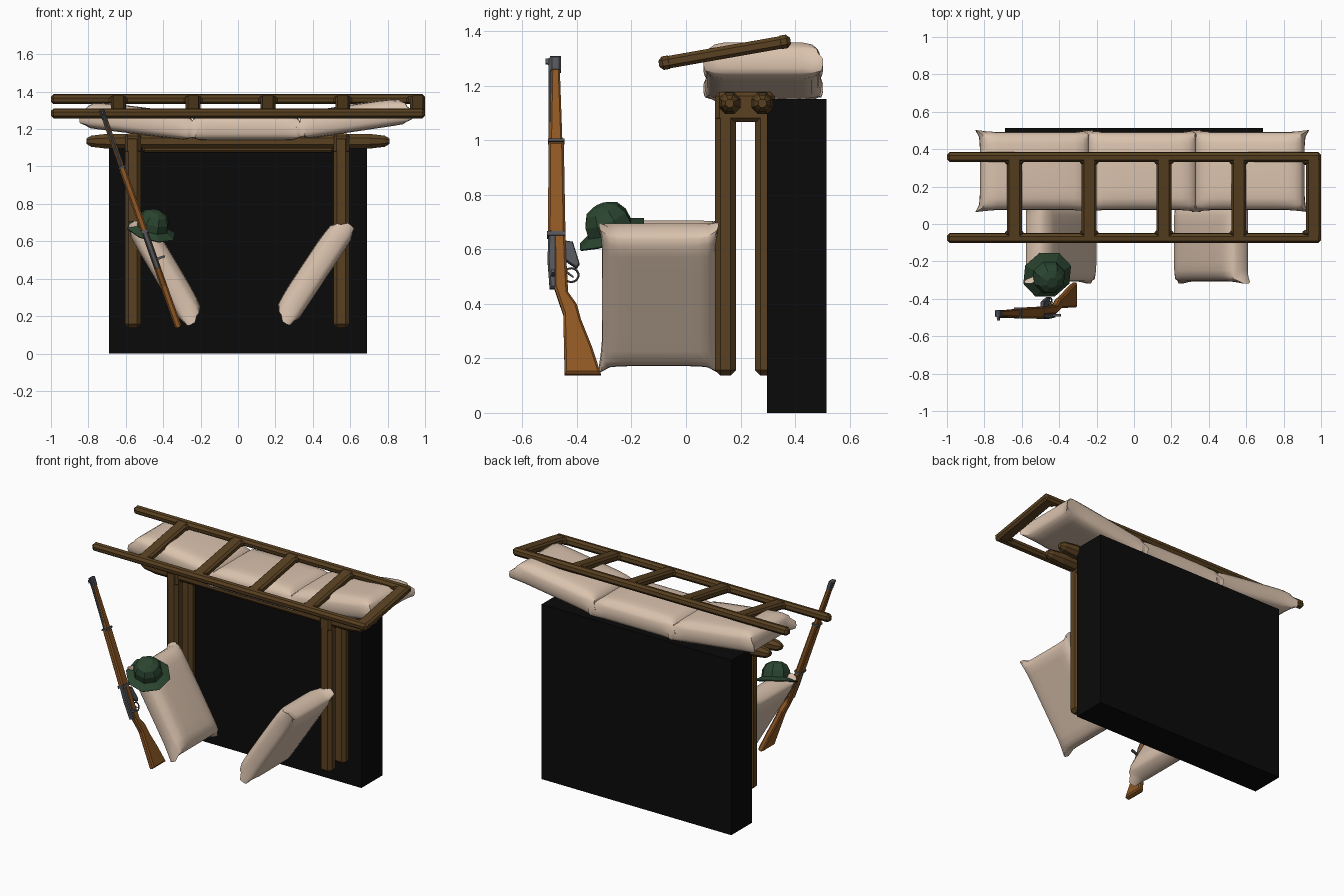
import bpy, bmesh, math
from mathutils import Matrix, Vector

if "Cube" in bpy.data.objects:
    bpy.data.objects.remove(bpy.data.objects["Cube"])

def mat(name, r, g, b):
    m = bpy.data.materials.new(name)
    m.diffuse_color = (r, g, b, 1)
    m.use_nodes = True
    m.node_tree.nodes["Principled BSDF"].inputs["Base Color"].default_value = m.diffuse_color
    return m

BLACK = mat("black", .003, .003, .003)
TIMBER = mat("dark timber", .10, .052, .015)
CLOTH = mat("sandbag cloth", .70, .54, .42)
WALNUT = mat("gun stock wood", .27, .095, .018)
STEEL = mat("steel", .085, .09, .10)
GREEN = mat("helmet green", .024, .06, .03)

def make(name, bm, m, matrix=Matrix(), smooth=None):
    bmesh.ops.recalc_face_normals(bm, faces=bm.faces)
    me = bpy.data.meshes.new(name)
    bm.to_mesh(me)
    bm.free()
    me.materials.append(m)
    o = bpy.data.objects.new(name, me)
    bpy.context.collection.objects.link(o)
    o.matrix_world = matrix
    if smooth:
        bpy.ops.object.select_all(action='DESELECT')
        o.select_set(True)
        bpy.context.view_layer.objects.active = o
        bpy.ops.object.shade_smooth_by_angle(angle=math.radians(smooth))
    return o

def place(x, y, z, rx=0, ry=0):
    return (Matrix.Translation((x, y, z)) @ Matrix.Rotation(math.radians(ry), 4, 'Y')
            @ Matrix.Rotation(math.radians(rx), 4, 'X'))

def bar(name, size, m, matrix, bevel=0, local=(0, 0, 0)):
    """Chamfered box, offset inside its own frame."""
    bm = bmesh.new()
    bmesh.ops.create_cube(bm, size=1)
    bmesh.ops.scale(bm, vec=size, verts=bm.verts)
    if bevel:
        bmesh.ops.bevel(bm, geom=bm.edges[:], offset=bevel, segments=1, affect='EDGES')
    bmesh.ops.translate(bm, vec=local, verts=bm.verts)
    return make(name, bm, m, matrix)

def lathe(name, profile, sides, m, matrix, cap=False):
    """Spin (radius, height) points round local z."""
    bm = bmesh.new()
    rings = [[bm.verts.new((r * math.cos(2 * math.pi * (i + .5) / sides),
                            r * math.sin(2 * math.pi * (i + .5) / sides), h))
              for i in range(sides)] for r, h in profile]
    for a, b in zip(rings, rings[1:]):
        for i in range(sides):
            j = (i + 1) % sides
            bm.faces.new((a[i], a[j], b[j], b[i]))
    bm.faces.new(rings[0])
    if cap:
        bm.faces.new(rings[-1])
    return make(name, bm, m, matrix)

# Dark doorway block
bar("dark_doorway", (1.38, .217, 1.15), BLACK, place(0, .406, .575))

# Door posts: two uprights and a top tie on each side
for side, x in (("left", -.562), ("right", .553)):
    for part, y in (("front", .145), ("back", .292)):
        bar(f"{side}_{part}_post", (.085, .078, 1.03), TIMBER, place(x, y, .652), .02)
    bar(f"{side}_post_tie", (.085, .218, .11), TIMBER, place(x, .217, 1.122), .015)

# Two lintel logs with tapered ends, and the board under them
for part, y in (("front", .16), ("back", .28)):
    lathe(f"{part}_lintel_log",
          [(.016, -.81), (.032, -.785), (.043, -.70), (.043, .70), (.032, .785), (.016, .81)],
          8, TIMBER, place(0, y, 1.135, 0, 90), True)
bar("lintel_board", (1.02, .05, .09), TIMBER, place(0, .295, 1.12), .01)

# Ladder lying across the sandbags
lad = place(0, .142, 1.322, 10)
for part, y in (("front", -.22), ("back", .22)):
    bar(f"ladder_{part}_rail", (2, .05, .05), TIMBER, lad, .014, (0, y, 0))
for i in range(5):
    bar(f"ladder_rung_{i + 1}", (.08, .44, .046), TIMBER, lad, .012, (-.64 + .4 * i, 0, 0))
    # chunky joints where rung meets rail
    for s in (-1, 1):
        bar(f"ladder_joint_{i + 1}", (.1, .03, .042), TIMBER, lad, .012,
            (min(-.64 + .4 * i, .95), s * .193, 0))

def sandbag(name, matrix):
    """Rounded pillow with a flat base and ears at the lower corners."""
    half, r = Vector((.293, .208, .065)), .05
    bm = bmesh.new()
    bmesh.ops.create_cube(bm, size=2)
    bmesh.ops.subdivide_edges(bm, edges=bm.edges[:], cuts=7, use_grid_fill=True)
    for v in bm.verts:
        s = v.co.copy()
        p = Vector([math.copysign(abs(s[i]) ** .5, s[i]) * half[i] for i in range(3)])
        q = Vector([max(-half[i] + r, min(half[i] - r, p[i])) for i in range(3)])
        if (p - q).length > 1e-6:
            p = q + (p - q).normalized() * r
        ear = abs(s.x * s.y) ** 5 * (1 if s.z < .1 else .3)
        p.x += math.copysign(.038 * ear, s.x)
        p.y += math.copysign(.026 * ear, s.y)
        if s.z > 0:
            p.z += .016 * (1 - s.x ** 2) * (1 - s.y ** 2)
        p.z += half.z
        v.co = p
    make(name, bm, CLOTH, matrix, 40)

sandbag("top_left_sandbag", place(-.54, .283, 1.173, 0, 7))
sandbag("top_middle_sandbag", place(.042, .283, 1.14))
sandbag("top_right_sandbag", place(.63, .283, 1.187, 0, -8.5))
sandbag("leaning_left_sandbag", place(-.447, -.1, .405, 0, 59.4))
sandbag("leaning_right_sandbag", place(.467, -.1, .398, 0, -56.5))

# Helmet: eight-sided dome with a drooping brim
h = lathe("helmet", [(.03, .098), (.066, .08), (.086, .045), (.09, .004), (.137, -.018)],
          8, GREEN, place(-.46, -.278, .672, 22, 14))
mod = h.modifiers.new("thickness", 'SOLIDIFY')
mod.thickness = .006

# Rifle: side profiles (y, world height) given thickness, then leaned over
LEAN = 19.5
gun = place(-.318, 0, .14, 0, -LEAN)
def up(z):
    return (z - .14) / math.cos(math.radians(LEAN))

def slab(name, pts, width, m, bevel=.006, x=0):
    bm = bmesh.new()
    f = bm.faces.new([bm.verts.new((x - width / 2, y, up(z))) for y, z in pts])
    ext = bmesh.ops.extrude_face_region(bm, geom=[f])
    bmesh.ops.translate(bm, vec=(width, 0, 0),
                        verts=[v for v in ext["geom"] if isinstance(v, bmesh.types.BMVert)])
    if bevel:
        edges = [e for e in bm.edges if abs(e.verts[0].co.x - e.verts[1].co.x) < 1e-5]
        bmesh.ops.bevel(bm, geom=edges, offset=bevel, segments=1, affect='EDGES')
    make(name, bm, m, gun)

slab("rifle_stock", [(-.445, .14), (-.312, .14), (-.345, .24), (-.385, .34), (-.40, .395),
                     (-.432, .44), (-.438, .55), (-.442, .66), (-.448, .99), (-.504, .99),
                     (-.506, .66), (-.486, .65), (-.484, .46), (-.45, .36)], .036, WALNUT, .008)
slab("rifle_handguard", [(-.453, .99), (-.463, 1.27), (-.494, 1.27), (-.499, .99)], .028, WALNUT)
slab("rifle_receiver", [(-.475, .455), (-.475, .66), (-.504, .66), (-.508, .56), (-.500, .455)],
     .03, STEEL)
slab("rifle_magazine", [(-.445, .63), (-.415, .625), (-.39, .545), (-.402, .53), (-.445, .56)],
     .022, STEEL, .003)
slab("rifle_lower_band", [(-.441, .645), (-.441, .66), (-.509, .66), (-.509, .645)], .04, STEEL, 0)
slab("rifle_upper_band", [(-.446, .99), (-.446, 1.0), (-.506, 1.0), (-.506, .99)], .039, STEEL, 0)
slab("rifle_muzzle_cap", [(-.459, 1.25), (-.459, 1.305), (-.498, 1.305), (-.498, 1.25)],
     .03, STEEL)
slab("rifle_front_sight", [(-.49, 1.275), (-.49, 1.297), (-.515, 1.297), (-.515, 1.28)],
     .01, STEEL, 0)
slab("rifle_trigger", [(-.436, .51), (-.412, .495), (-.412, .50), (-.436, .52)], .006, STEEL, 0)
slab("rifle_bolt_handle", [(-.494, .495), (-.482, .495), (-.482, .507), (-.494, .507)],
     .055, STEEL, 0, .03)
lathe("rifle_barrel", [(.009, up(.66)), (.008, up(1.30))], 8, STEEL,
      gun @ Matrix.Translation((0, -.496, 0)), True)

# Trigger guard ring
bpy.ops.mesh.primitive_torus_add(major_segments=14, minor_segments=6,
                                 major_radius=.027, minor_radius=.004)
ring = bpy.context.object
ring.name = "rifle_trigger_guard"
ring.data.materials.append(STEEL)
ring.matrix_world = gun @ Matrix.Translation((0, -.421, up(.505))) @ Matrix.Rotation(math.pi / 2, 4, 'Y')
